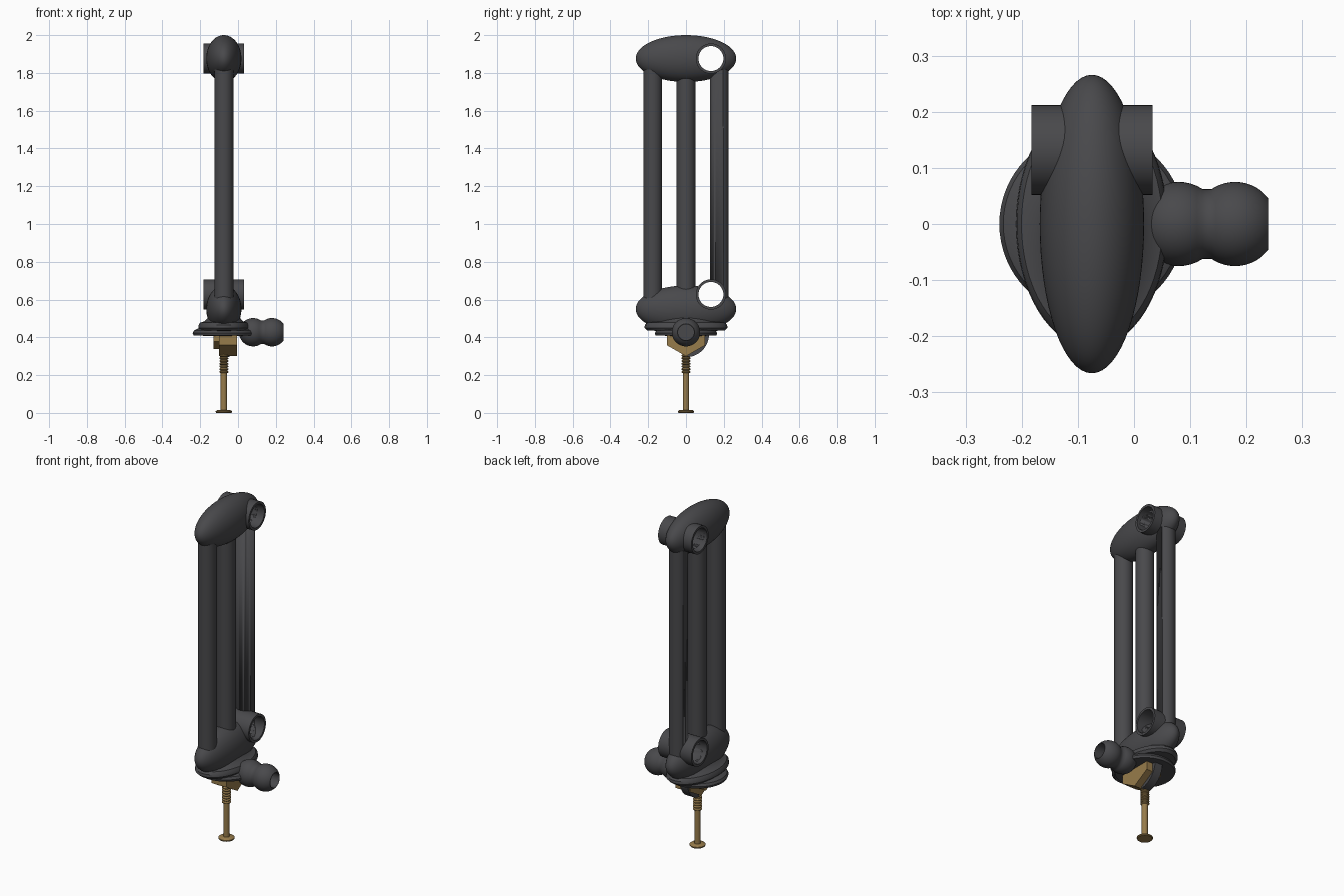
import bpy, bmesh, math
from mathutils import Matrix, Vector

old = bpy.data.objects.get("Cube")
if old:
    bpy.data.objects.remove(old)


def material(name, color, metallic=0.0):
    m = bpy.data.materials.new(name)
    m.use_nodes = True
    m.diffuse_color = (*color, 1)
    bsdf = m.node_tree.nodes["Principled BSDF"]
    bsdf.inputs["Base Color"].default_value = (*color, 1)
    bsdf.inputs["Roughness"].default_value = 0.5
    return m


DARK = material("dark grey", (0.066, 0.066, 0.071))
BRASS = material("brass", (0.31, 0.2, 0.07))

CX = -0.075               # centre line of the handle
HOLE_Y, HOLE_R = 0.132, 0.066
ALONG_X = Matrix.Rotation(math.pi / 2, 4, 'Y')


def finish(name, bm, mat, smooth=True):
    bmesh.ops.recalc_face_normals(bm, faces=bm.faces)
    mesh = bpy.data.meshes.new(name)
    bm.to_mesh(mesh)
    bm.free()
    ob = bpy.data.objects.new(name, mesh)
    bpy.context.collection.objects.link(ob)
    mesh.materials.append(mat)
    if smooth:
        bpy.ops.object.select_all(action='DESELECT')
        ob.select_set(True)
        bpy.context.view_layer.objects.active = ob
        bpy.ops.object.shade_smooth_by_angle(angle=math.radians(35))
    return ob


def lathe(name, profile, mat, loc, along_x=False, scale=(1, 1), steps=48, closed=False):
    """Turn (radius, height) points about z, or about x."""
    bm = bmesh.new()
    verts = [bm.verts.new((r, 0, h)) for r, h in profile]
    pairs = list(zip(verts, verts[1:]))
    if closed:
        pairs.append((verts[-1], verts[0]))
    edges = [bm.edges.new(p) for p in pairs]
    bmesh.ops.spin(bm, geom=verts + edges, cent=(0, 0, 0), axis=(0, 0, 1),
                   angle=math.tau, steps=steps, use_merge=True)
    bmesh.ops.remove_doubles(bm, verts=bm.verts, dist=1e-5)
    bmesh.ops.scale(bm, vec=(scale[0], scale[1], 1), verts=bm.verts)
    if along_x:
        bmesh.ops.transform(bm, matrix=ALONG_X, verts=bm.verts)
    bmesh.ops.translate(bm, vec=loc, verts=bm.verts)
    return finish(name, bm, mat)


def ellipsoid(name, loc, size, mat):
    bm = bmesh.new()
    bmesh.ops.create_uvsphere(bm, u_segments=64, v_segments=40, radius=1)
    bmesh.ops.transform(bm, matrix=Matrix.Translation(loc) @ Matrix.Diagonal((*size, 1)),
                        verts=bm.verts)
    return finish(name, bm, mat)


def rod(name, radius, low, high, mat, loc, along_x=False, steps=48):
    return lathe(name, [(0, low), (radius, low), (radius, high), (0, high)],
                 mat, loc, along_x, steps=steps)


def drill(target, cutter):
    mod = target.modifiers.new("hole", 'BOOLEAN')
    mod.operation = 'DIFFERENCE'
    mod.solver = 'EXACT'
    mod.object = cutter
    # the hole goes in before the shading
    bpy.context.view_layer.objects.active = target
    bpy.ops.object.modifier_move_to_index(modifier="hole", index=0)
    bpy.ops.object.modifier_apply(modifier="hole")


# End shells, with a cross bore and its sleeve in each
top_shell = ellipsoid("top_shell", (CX, 0, 1.876), (0.093, 0.266, 0.124), DARK)
bottom_shell = ellipsoid("bottom_shell", (CX, 0, 0.55), (0.093, 0.266, 0.124), DARK)

# Three upright tubes
tubes = {}
for part, y in (("front", -0.176), ("middle", 0), ("rear", 0.176)):
    tubes[part] = rod(part + "_tube", 0.05, 0.56, 1.86, DARK, (CX, y, 0))

for part, shell, z in (("top", top_shell, 1.876), ("bottom", bottom_shell, 0.627)):
    cutter = rod("bore_cutter", HOLE_R, -0.2, 0.2, DARK, (CX, HOLE_Y, z), True)
    drill(shell, cutter)
    drill(tubes["rear"], cutter)
    bpy.data.objects.remove(cutter)
    lathe(part + "_sleeve",
          [(HOLE_R, -0.108), (0.08, -0.108), (0.08, 0.108), (HOLE_R, 0.108)],
          DARK, (CX, HOLE_Y, z), True, closed=True)

# Base: oval skirt over a round flange
lathe("oval_skirt",
      [(0, 0.505), (0.62, 0.505), (0.75, 0.485), (0.93, 0.478), (0.99, 0.465),
       (1, 0.45), (0.93, 0.436), (0, 0.43)],
      DARK, (CX, 0, 0), scale=(0.135, 0.22), steps=64)
lathe("round_flange",
      [(0, 0.45), (0.135, 0.447), (0.158, 0.436), (0.165, 0.422), (0.16, 0.409), (0, 0.407)],
      DARK, (CX, 0, 0), steps=64)


# Side spout: two balls joined by a neck, open at the tip
def arc(centre, radius, start, end, n=14):
    angles = [math.radians(start + (end - start) * i / n) for i in range(n + 1)]
    return [(radius * math.sin(a), centre - radius * math.cos(a)) for a in angles]


spout = arc(0.08, 0.075, 0, 124) + arc(0.18, 0.075, 56, 143)
spout += [(0.042, 0.24), (0.042, 0.13), (0, 0.13)]
lathe("spout", spout, DARK, (0, 0, 0.427), True)

# Hexagonal nut, point downwards, with a back plate and a half collar
rod("hex_nut", 0.117, -0.1, -0.004, BRASS, (0, 0, 0.417), True, steps=6)
rod("nut_back_plate", 0.08, -0.13, -0.1, BRASS, (0, 0, 0.417), True, steps=6)

bm = bmesh.new()
bmesh.ops.create_cone(bm, cap_ends=True, segments=48, radius1=0.122, radius2=0.122,
                      depth=0.05, matrix=Matrix.Translation((-0.07, 0, 0.417)) @ ALONG_X)
cut = bmesh.ops.bisect_plane(bm, geom=bm.verts[:] + bm.edges[:] + bm.faces[:],
                             plane_co=Vector((0, 0.01, 0)), plane_no=Vector((0, -1, 0)),
                             clear_outer=True)
bmesh.ops.holes_fill(bm, edges=[e for e in bm.edges if e.is_boundary])
finish("half_collar", bm, DARK)

# Screw: flat head, plain shank and ridged thread
screw = [(0, 0), (0.04, 0), (0.043, 0.004), (0.043, 0.009), (0.036, 0.014),
         (0.017, 0.016), (0.017, 0.21)]
pitch = 0.0145
for i in range(7):
    z = 0.21 + i * pitch
    screw += [(0.024, z + pitch * 0.3), (0.024, z + pitch * 0.6), (0.017, z + pitch)]
screw.append((0, 0.33))
lathe("screw", screw, BRASS, (CX, 0, 0), steps=32)
